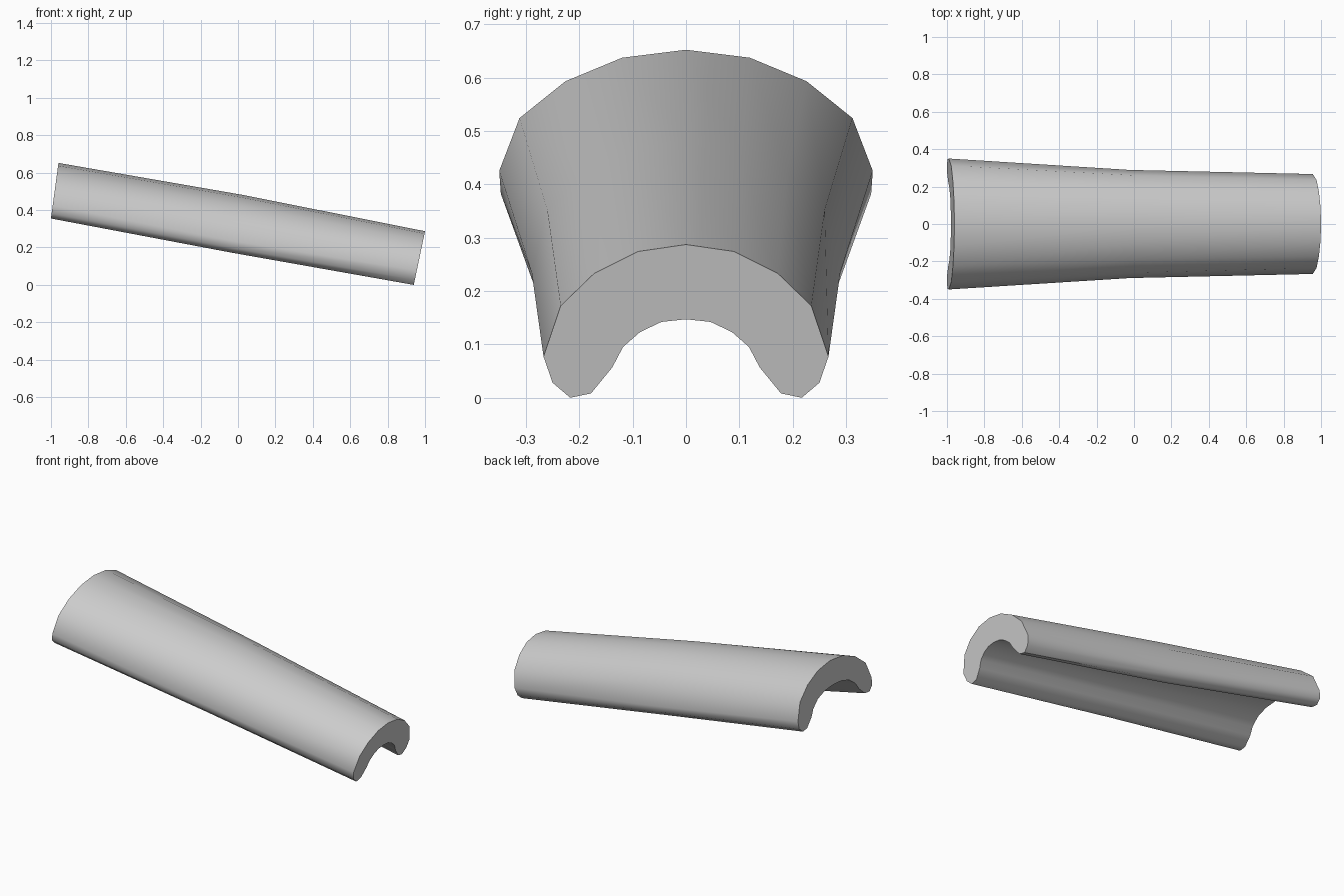
import bpy, bmesh, math

if "Cube" in bpy.data.objects:
    bpy.data.objects.remove(bpy.data.objects["Cube"])

# Half cross-sections (y, z) from the crown, round the lip, to the inner crown
wide = [(0, .652), (.12, .637), (.226, .593), (.312, .524), (.35, .425), (.347, .382),
        (.317, .355), (.275, .36), (.225, .405), (.2, .445), (.15, .483), (.08, .505), (0, .511)]
middle = [(0, .482), (.1, .468), (.19, .425), (.26, .352), (.289, .234), (.28, .198),
          (.25, .172), (.212, .178), (.168, .225), (.147, .265), (.11, .296), (.06, .315), (0, .321)]
narrow = [(0, .287), (.09, .274), (.172, .233), (.235, .172), (.267, .077), (.25, .028),
          (.217, 0), (.178, .008), (.138, .057), (.118, .095), (.086, .123), (.046, .142), (0, .147)]


def ring(bm, half, top_x, tilt):
    """Mirror a half section and lay it on a plane leaning along x."""
    full = half + [(-y, z) for y, z in half[-2:0:-1]]
    top = half[0][1]
    return [bm.verts.new((top_x - tilt * (top - z), y, z)) for y, z in full]


# Tapered barrel roof tile: three sections bridged, ends capped
bm = bmesh.new()
rings = [ring(bm, wide, -.96, .135), ring(bm, middle, .02, .17), ring(bm, narrow, 1.0, .21)]
for a, b in zip(rings, rings[1:]):
    for i in range(len(a)):
        j = (i + 1) % len(a)
        bm.faces.new((a[i], a[j], b[j], b[i]))
bm.faces.new(rings[0])
bm.faces.new(rings[-1][::-1])
bmesh.ops.recalc_face_normals(bm, faces=bm.faces)

mesh = bpy.data.meshes.new("roof_tile")
bm.to_mesh(mesh)
bm.free()
tile = bpy.data.objects.new("roof_tile", mesh)
bpy.context.collection.objects.link(tile)
bpy.context.view_layer.objects.active = tile
tile.select_set(True)
bpy.ops.object.shade_smooth_by_angle(angle=math.radians(50))
